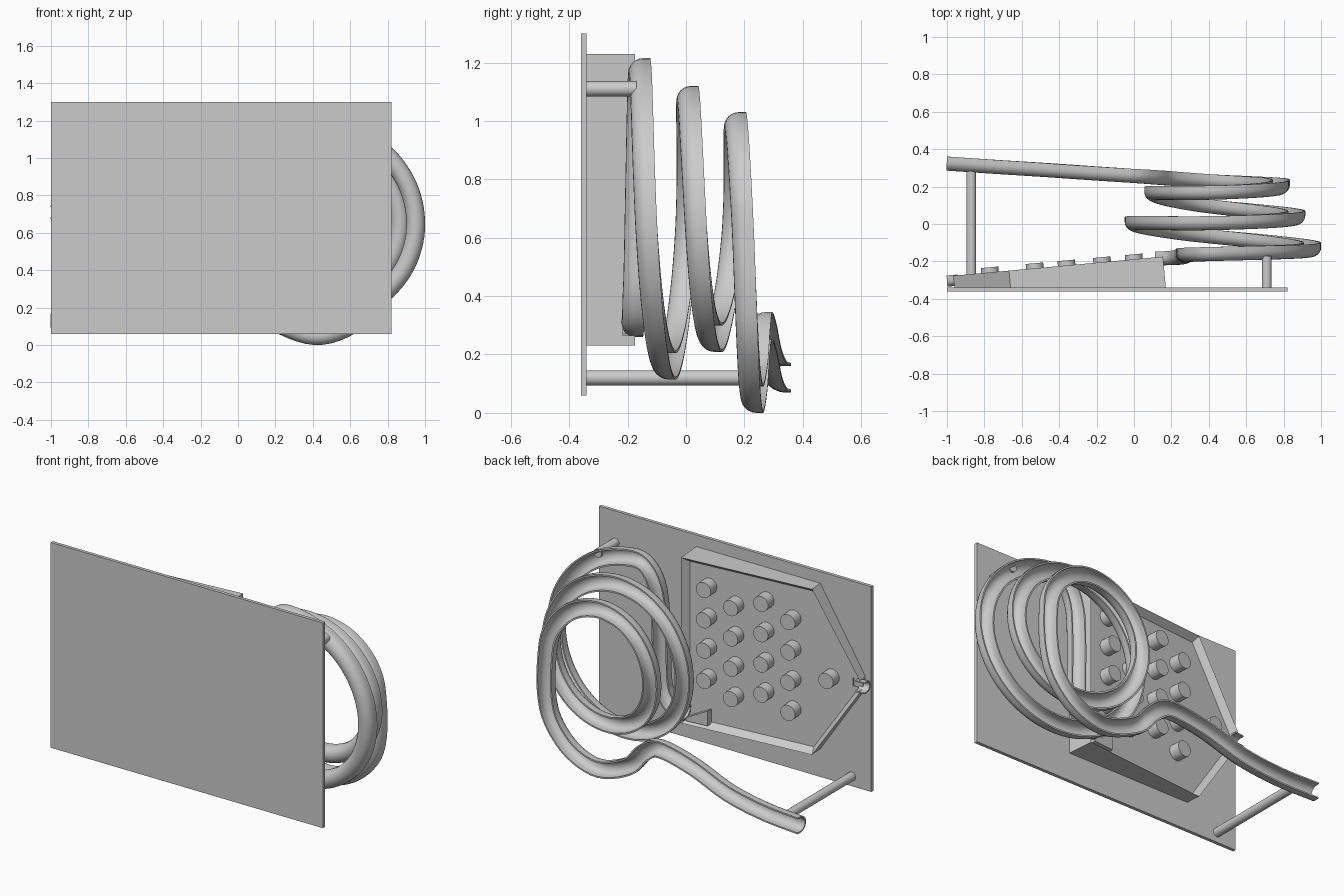
import bpy, bmesh, math
from mathutils import Vector, Matrix

cube = bpy.data.objects.get("Cube")
if cube:
    bpy.data.objects.remove(cube)

grey = bpy.data.materials.new("plain grey")
grey.use_nodes = True
grey.diffuse_color = (0.6, 0.6, 0.6, 1)
grey.node_tree.nodes["Principled BSDF"].inputs["Base Color"].default_value = (0.6, 0.6, 0.6, 1)


def finish(bm, name, smooth=False):
    bmesh.ops.recalc_face_normals(bm, faces=bm.faces)
    mesh = bpy.data.meshes.new(name)
    bm.to_mesh(mesh)
    bm.free()
    mesh.materials.append(grey)
    obj = bpy.data.objects.new(name, mesh)
    bpy.context.collection.objects.link(obj)
    bpy.ops.object.select_all(action='DESELECT')
    obj.select_set(True)
    bpy.context.view_layer.objects.active = obj
    if smooth:
        bpy.ops.object.shade_smooth_by_angle(angle=math.radians(35))
    return obj


def box(name, low, high):
    low, high = Vector(low), Vector(high)
    bm = bmesh.new()
    place = Matrix.Translation((low + high) / 2) @ Matrix.Diagonal((*(high - low), 1))
    bmesh.ops.create_cube(bm, size=1, matrix=place)
    return finish(bm, name)


def rod(name, start, end, radius):
    start, end = Vector(start), Vector(end)
    axis = end - start
    bm = bmesh.new()
    place = Matrix.Translation((start + end) / 2) @ axis.to_track_quat('Z', 'Y').to_matrix().to_4x4()
    bmesh.ops.create_cone(bm, cap_ends=True, segments=24, radius1=radius, radius2=radius,
                          depth=axis.length, matrix=place)
    return finish(bm, name, True)


def spline(keys, steps):
    """Smooth curve through all keys."""
    pts = [2 * keys[0] - keys[1], *keys, 2 * keys[-1] - keys[-2]]
    out = []
    for a, b, c, d in zip(pts, pts[1:], pts[2:], pts[3:]):
        for i in range(steps):
            t = i / steps
            out.append(0.5 * (2 * b + (c - a) * t + (2 * a - 5 * b + 4 * c - d) * t * t
                              + (3 * b - a - 3 * c + d) * t ** 3))
    return out + [keys[-1]]


def channel_profile(radius, wall, half_depth):
    """U section, open at the top, as (side, up) pairs."""
    def side(r):
        arc = [math.pi + math.pi * i / 12 for i in range(13)]
        curve = [(r * math.cos(a), r * math.sin(a) + radius - half_depth) for a in arc]
        return [(-r, half_depth), *curve, (r, half_depth)]
    return side(radius) + side(radius - wall)[::-1]


def channel(name, path, profile):
    """Sweep the section along the path with its open side towards +y."""
    bm = bmesh.new()
    rings = []
    for i, p in enumerate(path):
        tangent = (path[min(i + 1, len(path) - 1)] - path[max(i - 1, 0)]).normalized()
        across = tangent.cross(Vector((0, 1, 0))).normalized()
        up = across.cross(tangent)
        rings.append([bm.verts.new(p + across * s + up * u) for s, u in profile])
    n = len(profile)
    for a, b in zip(rings, rings[1:]):
        for j in range(n):
            k = (j + 1) % n
            bm.faces.new((a[j], a[k], b[k], b[j]))
    # End caps follow the thin wall
    for ring in (rings[0], rings[-1]):
        for j in range(n // 2 - 1):
            bm.faces.new((ring[j], ring[j + 1], ring[n - 2 - j], ring[n - 1 - j]))
    return finish(bm, name, True)


# Flat panel
box("back_panel", (-1, -0.36, 0.06), (0.82, -0.34, 1.3))

# Sloping tray with a raised rim
SLOPE = 0.09
PANEL_Y = -0.34


def rim_y(x):
    return -0.19 + SLOPE * x


outline = [(0.17, 0.23), (0.17, 1.23), (-0.66, 1.23), (-0.96, 0.75), (-0.96, 0.67), (-0.66, 0.23)]
bm = bmesh.new()
back = [bm.verts.new((x, PANEL_Y, z)) for x, z in outline]
front = [bm.verts.new((x - SLOPE * (rim_y(x) - PANEL_Y), rim_y(x), z)) for x, z in outline]
bm.faces.new(back)
top_face = bm.faces.new(front)
for i in range(len(outline)):
    j = (i + 1) % len(outline)
    bm.faces.new((back[i], back[j], front[j], front[i]))
bmesh.ops.recalc_face_normals(bm, faces=bm.faces)
bmesh.ops.inset_region(bm, faces=[top_face], thickness=0.03, use_even_offset=True)
for v in top_face.verts:
    v.co.y -= 0.04
tray = finish(bm, "peg_tray")

# Openings in the rim at the tip and where the channel comes in
for low, high in (((-1.1, rim_y(-0.96) - 0.04, 0.685), (-0.9, 0, 0.735)),
                  ((0.1, rim_y(0.15) - 0.04, 0.265), (0.3, 0, 0.355))):
    cutter = box("rim_cutter", low, high)
    cutter.hide_render = True
    bpy.context.view_layer.objects.active = tray
    cut = tray.modifiers.new("opening", 'BOOLEAN')
    cut.operation = 'DIFFERENCE'
    cut.object = cutter
    bpy.ops.object.modifier_apply(modifier=cut.name)
    bpy.data.objects.remove(cutter)

# Small deflector wedge in the tray corner
bm = bmesh.new()
corner = [(0.125, 0.25), (0.125, 0.27), (-0.01, 0.34), (-0.01, 0.25)]
low = [bm.verts.new((x, rim_y(x) - 0.05, z)) for x, z in corner]
high = [bm.verts.new((x, rim_y(x), z)) for x, z in corner]
bm.faces.new(low)
bm.faces.new(high)
for i in range(4):
    j = (i + 1) % 4
    bm.faces.new((low[i], low[j], high[j], high[i]))
finish(bm, "deflector")

# Outlet spout at the tray tip
channel("outlet_spout", [Vector((-0.94, -0.3, 0.71)), Vector((-1, -0.305, 0.71))],
        channel_profile(0.035, 0.008, 0.03))

# Staggered pegs standing square to the tray floor
normal = Vector((-SLOPE, 1, 0)).normalized()
columns = [(0, 1.08, 4), (-0.17, 1.01, 4), (-0.36, 1.08, 4), (-0.53, 1.01, 4), (-0.77, 0.71, 1)]
for x, top, count in columns:
    for i in range(count):
        p = Vector((x, rim_y(x), top - 0.183 * i))
        rod("peg", p - 0.05 * normal, p + 0.028 * normal, 0.047)

# Ball channel: wavy lead-in
lead_in = [(-1, 0.323, 0.12), (-0.75, 0.306, 0.13), (-0.5, 0.29, 0.17), (-0.25, 0.273, 0.255),
           (-0.02, 0.258, 0.295), (0.09, 0.25, 0.24), (0.2, 0.242, 0.125), (0.41, 0.228, 0.05),
           (0.6, 0.218, 0.105), (0.735, 0.21, 0.25), (0.78, 0.203, 0.42)]
# Widening coil, one key per quarter turn: radius, y, turn
radii = [0.34, 0.36, 0.335, 0.36, 0.425, 0.45, 0.44, 0.455, 0.51, 0.545]
depths = [0.195, 0.168, 0.16, 0.09, 0.035, 0.005, 0, -0.07, -0.135, -0.16]
quarters = [Vector((r, y, q)) for q, (r, y) in enumerate(zip(radii, depths))]
coil = []
for r, y, q in spline(quarters, 4):
    a = q * math.pi / 2
    coil.append((0.44 + r * math.cos(a), y, 0.62 + r * math.sin(a)))
# Run-out down into the tray
run_out = [(0.345, -0.163, 1.12), (0.29, -0.166, 1.0), (0.275, -0.17, 0.8), (0.27, -0.176, 0.5),
           (0.25, -0.18, 0.39), (0.2, -0.182, 0.325), (0.12, -0.185, 0.31)]
path = spline([Vector(p) for p in lead_in + coil + run_out], 5)
channel("ball_channel", path, channel_profile(0.05, 0.009, 0.0375))

# Support posts
rod("lower_post", (-0.87, PANEL_Y, 0.12), (-0.87, 0.285, 0.12), 0.026)
rod("upper_post", (0.71, PANEL_Y, 1.11), (0.71, -0.17, 1.11), 0.026)
